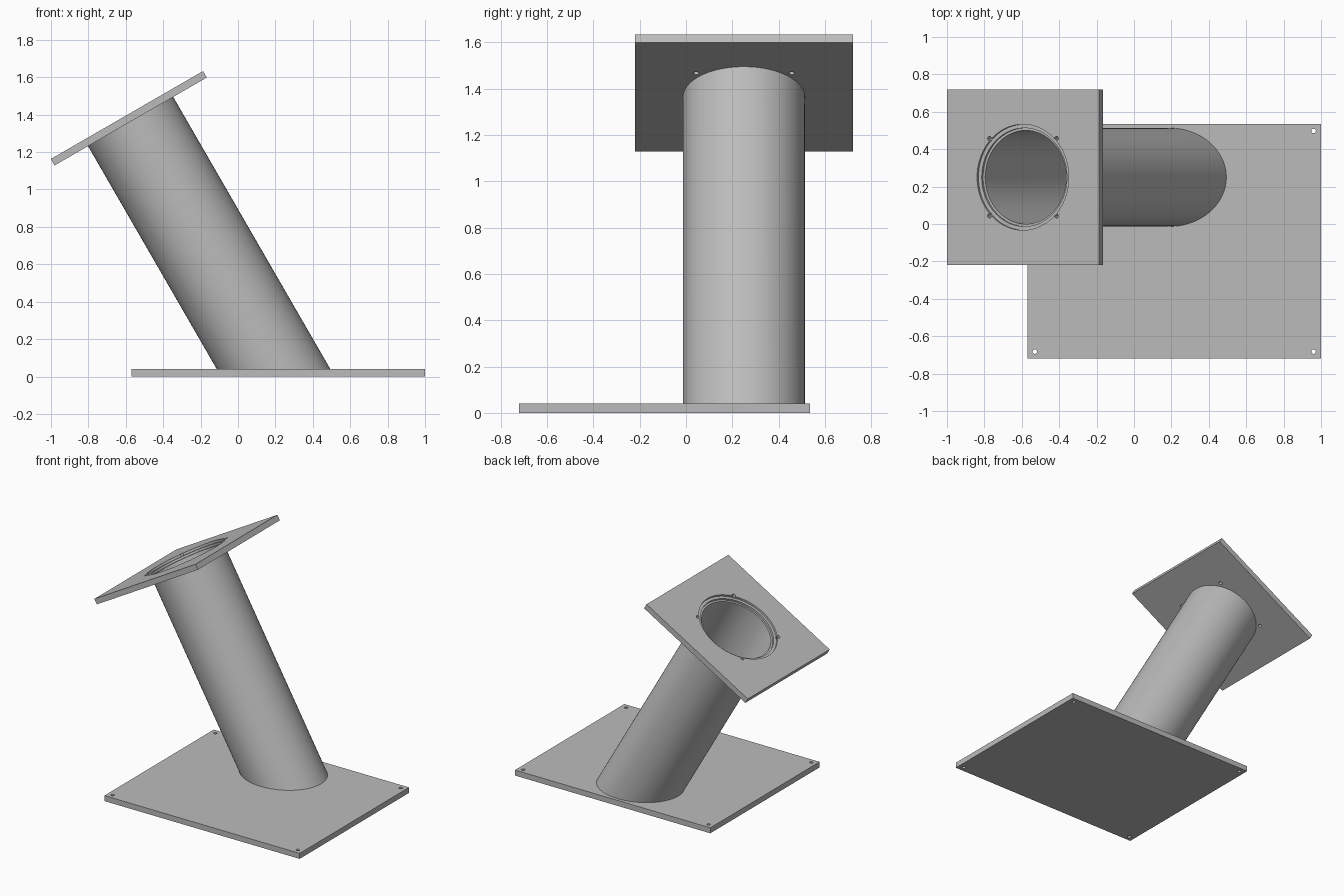
import bpy, bmesh
from math import pi, cos, sin, radians
from mathutils import Matrix, Vector

if "Cube" in bpy.data.objects:
    bpy.data.objects.remove(bpy.data.objects["Cube"])

grey = bpy.data.materials.new("plain grey")
grey.use_nodes = True
COLOUR = (0.5, 0.5, 0.5, 1)
grey.diffuse_color = COLOUR
grey.node_tree.nodes["Principled BSDF"].inputs["Base Color"].default_value = COLOUR

THICK = 0.04
OUTER, INNER, RECESS = 0.263, 0.25, 0.283
SEGMENTS = 96
# Frame of the tilted flange: origin on the middle of its upper face
TILTED = Matrix.Translation((-0.594, 0.25, 1.398)) @ Matrix.Rotation(radians(-30), 4, 'Y')


def make_object(name, bm, matrix=Matrix()):
    bmesh.ops.recalc_face_normals(bm, faces=bm.faces)
    mesh = bpy.data.meshes.new(name)
    bm.to_mesh(mesh)
    bm.free()
    mesh.materials.append(grey)
    obj = bpy.data.objects.new(name, mesh)
    obj.matrix_world = matrix
    bpy.context.collection.objects.link(obj)
    return obj


def plate(name, size_x, size_y, matrix):
    # Upper face lies on local z = 0
    bm = bmesh.new()
    bmesh.ops.create_cube(bm, size=1, matrix=Matrix.Translation((0, 0, -THICK / 2))
                          @ Matrix.Diagonal((size_x, size_y, THICK, 1)))
    return make_object(name, bm, matrix)


def smooth(obj):
    bpy.ops.object.select_all(action='DESELECT')
    obj.select_set(True)
    bpy.context.view_layer.objects.active = obj
    bpy.ops.object.shade_smooth_by_angle(angle=radians(30))


def drill(obj, x, y, radius, depth, segments):
    # Cut a round hole downward from the upper face
    bm = bmesh.new()
    bmesh.ops.create_cone(bm, cap_ends=True, segments=segments, radius1=radius,
                          radius2=radius, depth=depth * 2,
                          matrix=Matrix.Translation((x, y, 0)))
    cutter = make_object("hole_cutter", bm, obj.matrix_world.copy())
    cutter.hide_render = True
    mod = obj.modifiers.new("hole", 'BOOLEAN')
    mod.operation, mod.solver, mod.object = 'DIFFERENCE', 'EXACT', cutter
    bpy.context.view_layer.objects.active = obj
    bpy.ops.object.modifier_apply(modifier=mod.name)
    bpy.data.objects.remove(cutter)


# Base plate with a screw hole near each corner
base = plate("base_plate", 1.57, 1.255, Matrix.Translation((0.215, -0.0925, THICK)))
for sx in (-1, 1):
    for sy in (-1, 1):
        drill(base, sx * 0.745, sy * 0.59, 0.012, 0.1, 20)
smooth(base)

# Tilted flange with a stepped bore and four notched screw holes
flange = plate("top_flange", 0.94, 0.94, TILTED)
drill(flange, 0, 0, OUTER, 0.1, SEGMENTS)
drill(flange, 0, 0, RECESS, 0.015, SEGMENTS)
for i in range(4):
    a = pi / 4 + i * pi / 2
    drill(flange, 0.292 * cos(a), 0.292 * sin(a), 0.012, 0.1, 20)
smooth(flange)

# Hollow tube, square at the top and cut level where it meets the base
bm = bmesh.new()
axis = TILTED.to_3x3() @ Vector((0, 0, 1))
rings = []
for radius, at_base in ((OUTER, True), (OUTER, False), (INNER, False), (INNER, True)):
    ring = []
    for i in range(SEGMENTS):
        a = 2 * pi * i / SEGMENTS
        p = TILTED @ Vector((radius * cos(a), radius * sin(a), -0.03))
        if at_base:
            p -= axis * ((p.z - THICK) / axis.z)
        ring.append(bm.verts.new(p))
    rings.append(ring)
for k, ring in enumerate(rings):
    above = rings[(k + 1) % 4]
    for i in range(SEGMENTS):
        j = (i + 1) % SEGMENTS
        bm.faces.new((ring[i], ring[j], above[j], above[i]))
smooth(make_object("slanted_tube", bm))
